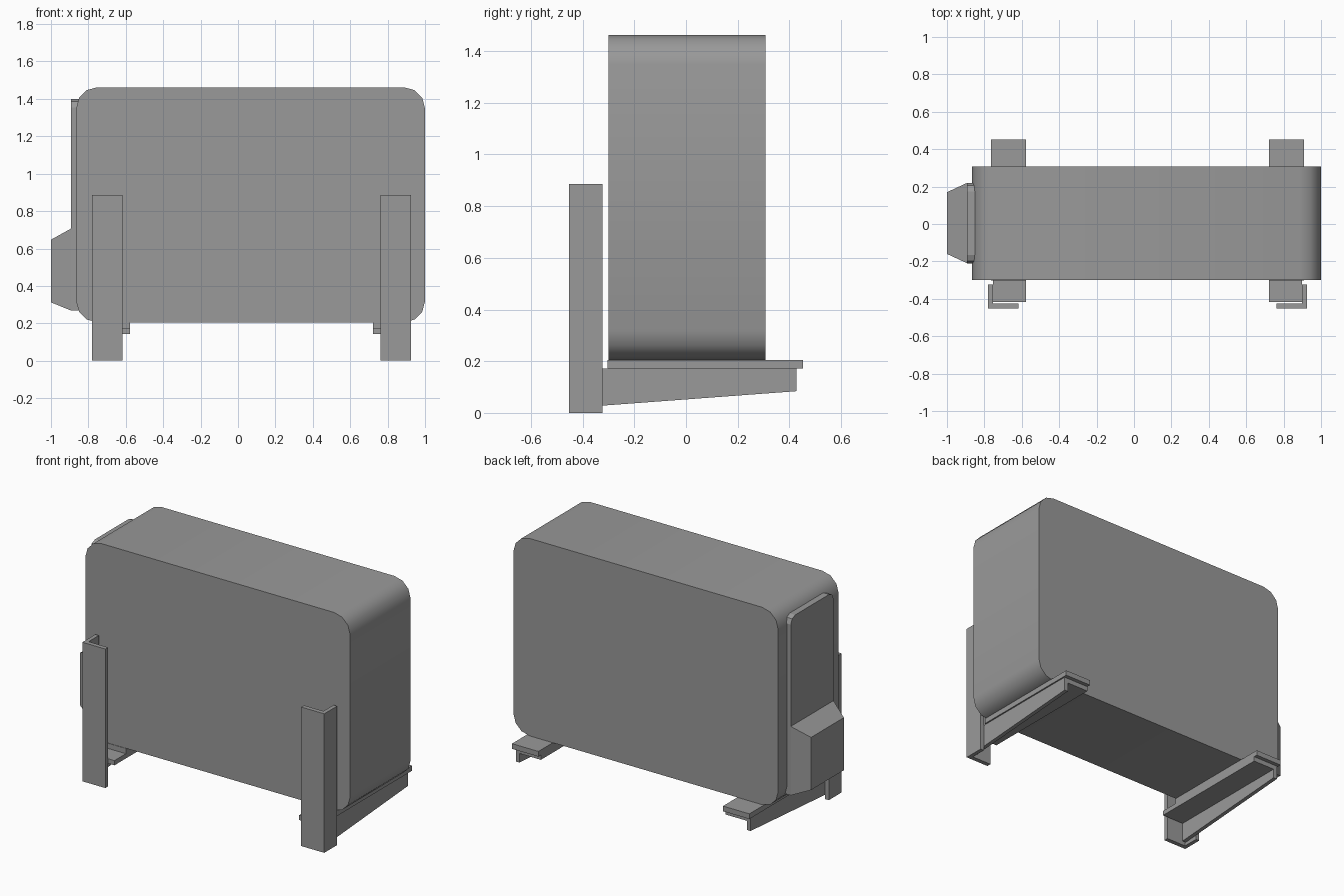
import bpy, bmesh, math

if "Cube" in bpy.data.objects:
    bpy.data.objects.remove(bpy.data.objects["Cube"])

MID = 0.0725  # symmetry plane of the two brackets

grey = bpy.data.materials.new("dark_grey")
grey.diffuse_color = (0.32, 0.32, 0.32, 1)
grey.use_nodes = True
grey.node_tree.nodes["Principled BSDF"].inputs["Base Color"].default_value = grey.diffuse_color


def finish(name, bm, smooth=False):
    bmesh.ops.recalc_face_normals(bm, faces=bm.faces)
    me = bpy.data.meshes.new(name)
    bm.to_mesh(me)
    bm.free()
    me.materials.append(grey)
    ob = bpy.data.objects.new(name, me)
    bpy.context.collection.objects.link(ob)
    if smooth:
        bpy.context.view_layer.objects.active = ob
        ob.select_set(True)
        bpy.ops.object.shade_smooth_by_angle(angle=math.radians(35))
        ob.select_set(False)


def prism(name, pts, vec, smooth=False):
    """Extrude a closed 3D outline along vec."""
    bm = bmesh.new()
    face = bm.faces.new([bm.verts.new(p) for p in pts])
    new = bmesh.ops.extrude_face_region(bm, geom=[face])["geom"]
    bmesh.ops.translate(bm, vec=vec, verts=[v for v in new if isinstance(v, bmesh.types.BMVert)])
    finish(name, bm, smooth)


def rounded(a0, a1, b0, b1, r_low, r_high, seg):
    """Rectangle outline with rounded corners, separate radius for bottom and top."""
    pts = []
    for a, sa, b, sb, r, start in ((a1, -1, b1, -1, r_high, 0), (a0, 1, b1, -1, r_high, 90),
                                   (a0, 1, b0, 1, r_low, 180), (a1, -1, b0, 1, r_low, 270)):
        if r == 0:
            pts.append((a, b))
            continue
        for i in range(seg + 1):
            t = math.radians(start + 90 * i / seg)
            pts.append((a + sa * r + r * math.cos(t), b + sb * r + r * math.sin(t)))
    return pts


# Main housing with rounded corners
outline = rounded(-0.865, 1.0, 0.205, 1.462, 0.113, 0.113, 3)
prism("housing", [(x, -0.30, z) for x, z in outline], (0, 0.608, 0), True)

# Side service panel
outline = rounded(-0.21, 0.22, 0.268, 1.40, 0, 0.045, 2)
prism("side_panel", [(-0.892, y, z) for y, z in outline], (0.06, 0, 0))

# Tapered connection cover on the panel
bm = bmesh.new()
rings = []
for x, y0, y1, z0, z1 in ((-0.892, -0.21, 0.22, 0.268, 0.707), (-1.0, -0.16, 0.17, 0.312, 0.647)):
    rings.append([bm.verts.new((x, y, z)) for y, z in ((y0, z0), (y1, z0), (y1, z1), (y0, z1))])
for i in range(4):
    j = (i + 1) % 4
    bm.faces.new((rings[0][i], rings[0][j], rings[1][j], rings[1][i]))
bm.faces.new(rings[0])
bm.faces.new(rings[1])
finish("connection_cover", bm)

# Wall brackets, mirrored left and right
for side, s in (("left", -1), ("right", 1)):
    def mx(d):
        return MID + s * d

    # L-section upright
    upright = [(0.852, -0.453), (0.852, -0.323), (0.827, -0.323),
               (0.827, -0.425), (0.69, -0.425), (0.69, -0.453)]
    prism(side + "_upright", [(mx(d), y, 0) for d, y in upright], (0, 0, 0.885))
    # Arm flange
    flange = [(0.827, -0.418), (0.827, 0.428), (0.65, 0.428), (0.65, -0.418)]
    prism(side + "_arm_flange", [(mx(d), y, 0.142) for d, y in flange], (0, 0, 0.03))
    # Tapered arm web
    web = [(-0.418, 0.172), (0.428, 0.172), (0.428, 0.084), (-0.418, 0.021)]
    prism(side + "_arm_web", [(mx(0.827), y, z) for y, z in web], (-s * 0.025, 0, 0))
    # Support pad under the housing
    pad = [(0.836, -0.303), (0.836, 0.453), (0.65, 0.453), (0.65, -0.303)]
    prism(side + "_support_pad", [(mx(d), y, 0.172) for d, y in pad], (0, 0, 0.033))
